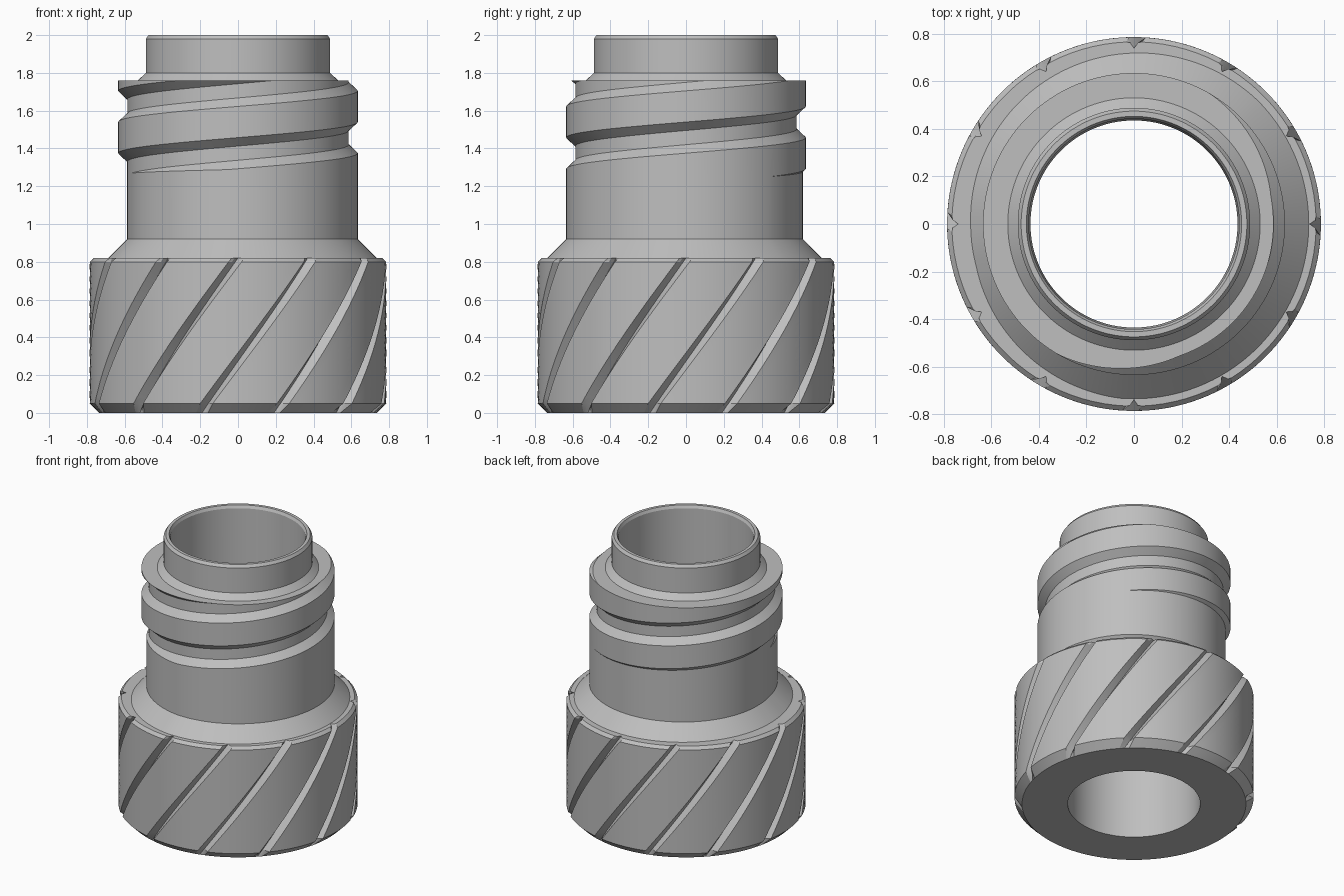
import bpy, bmesh
from math import radians, cos, sin

cube = bpy.data.objects.get("Cube")
if cube:
    bpy.data.objects.remove(cube)

grey = bpy.data.materials.new("plain_grey")
grey.use_nodes = True
COLOUR = (0.52, 0.52, 0.52, 1)
grey.diffuse_color = COLOUR
grey.node_tree.nodes["Principled BSDF"].inputs["Base Color"].default_value = COLOUR


def skin(name, columns, closed):
    """Join columns of (angle, radius, z) points into one smooth surface."""
    bm = bmesh.new()
    grid = [[bm.verts.new((r * cos(a), r * sin(a), z)) for a, r, z in col] for col in columns]
    pairs = list(zip(grid, grid[1:])) + ([(grid[-1], grid[0])] if closed else [])
    for left, right in pairs:
        for i in range(len(left) - 1):
            bm.faces.new((left[i], right[i], right[i + 1], left[i + 1]))
    bmesh.ops.remove_doubles(bm, verts=bm.verts, dist=0.00002)
    bmesh.ops.dissolve_degenerate(bm, edges=bm.edges, dist=0.00002)
    mesh = bpy.data.meshes.new(name)
    bm.to_mesh(mesh)
    bm.free()
    obj = bpy.data.objects.new(name, mesh)
    bpy.context.collection.objects.link(obj)
    mesh.materials.append(grey)
    bpy.ops.object.select_all(action='DESELECT')
    obj.select_set(True)
    bpy.context.view_layer.objects.active = obj
    bpy.ops.object.shade_smooth_by_angle(angle=radians(25))
    return obj


# Grip: chamfered ring with twelve slanted V grooves
GRIP_R, GROOVE_R, GROOVE_HALF = 0.785, 0.738, 2.5
GRIP_TOP, TWIST, GROOVES = 0.82, 45, 12
STEP = 360 / GROOVES
outline = [(0.735, 0.0), (GRIP_R, 0.05)]
outline += [(GRIP_R, 0.05 + 0.75 * i / 24) for i in range(1, 25)]
outline += [(0.765, GRIP_TOP)]

land = STEP - 2 * GROOVE_HALF
offsets = [-GROOVE_HALF, -GROOVE_HALF / 2, 0, GROOVE_HALF / 2]
offsets += [GROOVE_HALF + land * i / 7 for i in range(7)]
columns = []
for k in range(GROOVES):
    for off in offsets:
        limit = GROOVE_R + (GRIP_R - GROOVE_R) * min(1, abs(off) / GROOVE_HALF)
        col = []
        for r, z in outline:
            angle = radians(k * STEP + off - TWIST * (1 - z / GRIP_TOP))
            col.append((angle, min(r, limit), z))
        inner = (col[0][0], 0.435, 0.0)
        rim = (col[-1][0], 0.68, GRIP_TOP)
        columns.append([inner] + col + [rim])
skin("grip", columns, True)

# Neck: helical thread that blends into the collar, then spout and bore
ROOT, CREST, PITCH = 0.586, 0.634, 0.33
HALF, FLANK, SHOULDER = PITCH / 2, 0.045, 1.76


def ramp(x, start, end):
    return min(1, max(0, (x - start) / (end - start)))


def trim(points, top):
    """Cut a rising profile at a height, collapsing everything above it."""
    out = [points[0]]
    for (r0, z0), (r1, z1) in zip(points, points[1:]):
        if z1 <= top:
            out.append((r1, z1))
        elif z0 < top:
            out.append((r0 + (r1 - r0) * (top - z0) / (z1 - z0), top))
        else:
            out.append(out[-1])
    return out


spout = [(0.53, SHOULDER), (0.488, 1.80), (0.488, 1.98), (0.474, 2.0),
         (0.452, 2.0), (0.442, 1.98), (0.435, 0.0)]
COUNT = 160
columns = []
for i in range(COUNT + 1):
    turn = i / COUNT
    deg = 180 + 360 * turn
    z = 1.21 + PITCH * turn                      # top of the lowest crest
    first = ROOT + (CREST - ROOT) * ramp(deg, 195, 265)
    body = first - (CREST - ROOT) * ramp(deg, 405, 540)
    slope = FLANK / (CREST - ROOT)
    profile = [(body + 0.1, GRIP_TOP), (body, 0.92),
               (body, z - HALF - (first - body) * slope),
               (first, z - HALF),
               (first, z + FLANK - (first - ROOT) * slope),
               (ROOT, z + FLANK)]
    for n in (0, 1):
        base = z + HALF + n * PITCH
        profile += [(ROOT, base - FLANK), (CREST, base),
                    (CREST, base + HALF), (ROOT, base + HALF + FLANK)]
    columns.append([(radians(deg), r, h) for r, h in trim(profile, SHOULDER) + spout])
skin("threaded_neck", columns, False)
